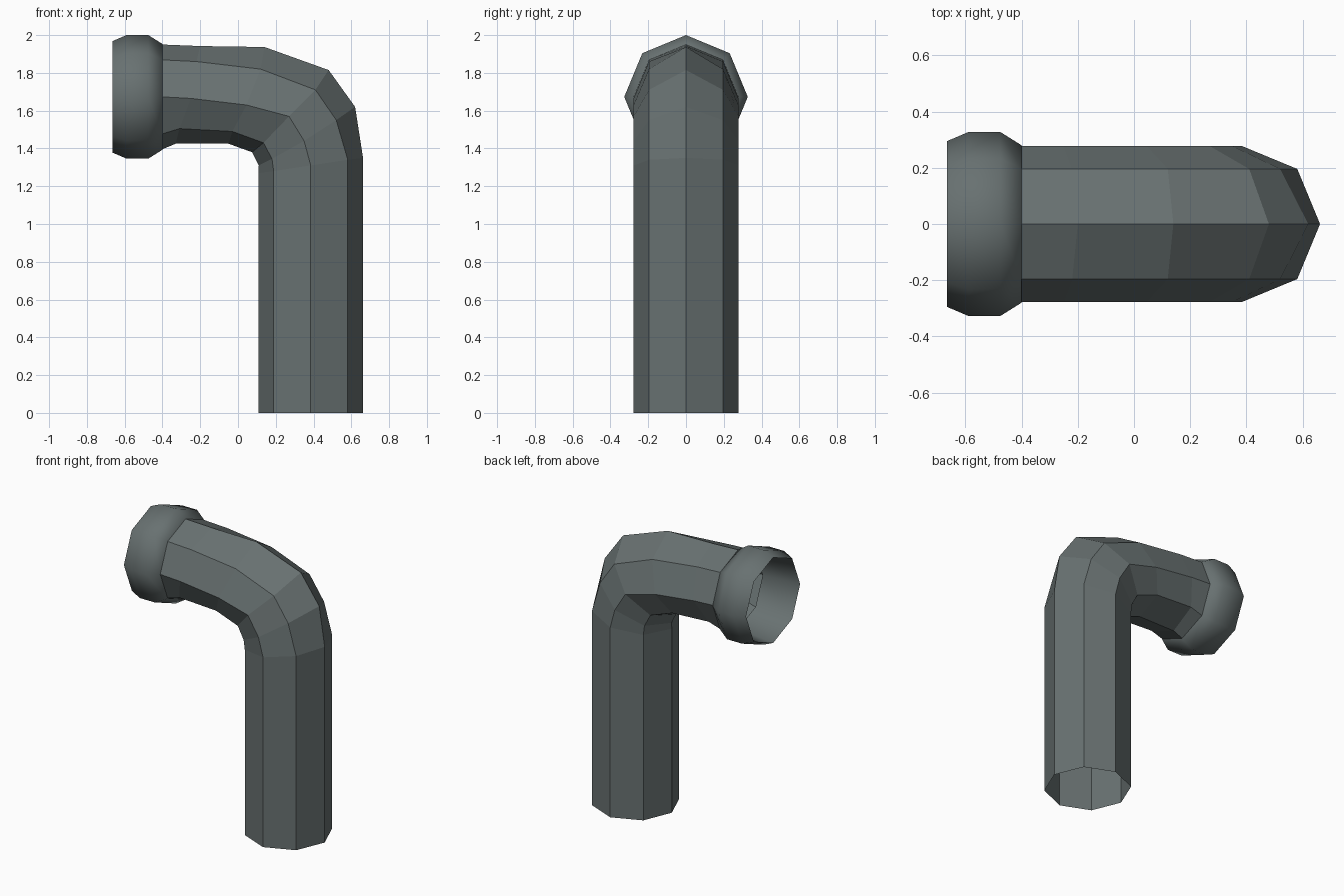
import bpy, bmesh, math

if "Cube" in bpy.data.objects:
    bpy.data.objects.remove(bpy.data.objects["Cube"])

grey = bpy.data.materials.new("slate_grey")
grey.diffuse_color = (0.138, 0.165, 0.165, 1)
grey.use_nodes = True
grey.node_tree.nodes["Principled BSDF"].inputs["Base Color"].default_value = grey.diffuse_color


def add_object(name, rings, closed_profile=False):
    """Skin a list of octagonal rings into an open tube."""
    bm = bmesh.new()
    loops = [[bm.verts.new(p) for p in ring] for ring in rings]
    pairs = list(zip(loops, loops[1:]))
    if closed_profile:
        pairs.append((loops[-1], loops[0]))
    for a, b in pairs:
        n = len(a)
        for i in range(n):
            j = (i + 1) % n
            bm.faces.new((a[i], a[j], b[j], b[i]))
    bmesh.ops.recalc_face_normals(bm, faces=bm.faces)
    mesh = bpy.data.meshes.new(name)
    bm.to_mesh(mesh)
    bm.free()
    mesh.materials.append(grey)
    obj = bpy.data.objects.new(name, mesh)
    bpy.context.collection.objects.link(obj)
    return obj


R = 0.277
D = R * math.sqrt(0.5)
CX, CZ = 0.385, 1.673

# Bent pipe: side-view (x, z) of each ring, from outside of the bend to inside
half_rings = [
    [(CX + o, 0) for o in (R, D, 0, -D, -R)],
    [(0.662, 1.35), (0.581, 1.34), (0.385, 1.31), (0.189, 1.28), (0.108, 1.27)],
    [(0.62, 1.62), (0.52, 1.55), (0.35, 1.44), (0.18, 1.345), (0.11, 1.31)],
    [(0.48, 1.815), (0.41, 1.71), (0.27, 1.57), (0.135, 1.43), (0.075, 1.38)],
    [(0.14, 1.937), (0.12, 1.82), (0.045, 1.63), (-0.03, 1.49), (-0.05, 1.425)],
    [(-0.2, 1.942), (-0.22, 1.86), (-0.25, 1.665), (-0.31, 1.505), (-0.33, 1.425)],
    [(-0.4, CZ + o) for o in (R, D, 0, -D, -R)],
]
widths = (0, D, R, D, 0)
pipe_rings = []
for half in half_rings:
    front = [(x, -w, z) for (x, z), w in zip(half, widths)]
    back = [(x, w, z) for (x, z), w in zip(half, widths)][3:0:-1]
    pipe_rings.append(front + back)
add_object("bent_pipe", pipe_rings)

# Rounded collar at the mouth: (x, radius) profile, outside then bore
profile = [(-0.4, 0.28), (-0.475, 0.327), (-0.59, 0.327), (-0.665, 0.295), (-0.4, 0.265)]
collar_rings = [
    [(x, r * math.sin(k * math.pi / 4), CZ + r * math.cos(k * math.pi / 4)) for k in range(8)]
    for x, r in profile
]
collar = add_object("mouth_collar", collar_rings, closed_profile=True)
bpy.context.view_layer.objects.active = collar
collar.select_set(True)
bpy.ops.object.shade_smooth_by_angle(angle=math.radians(60))
